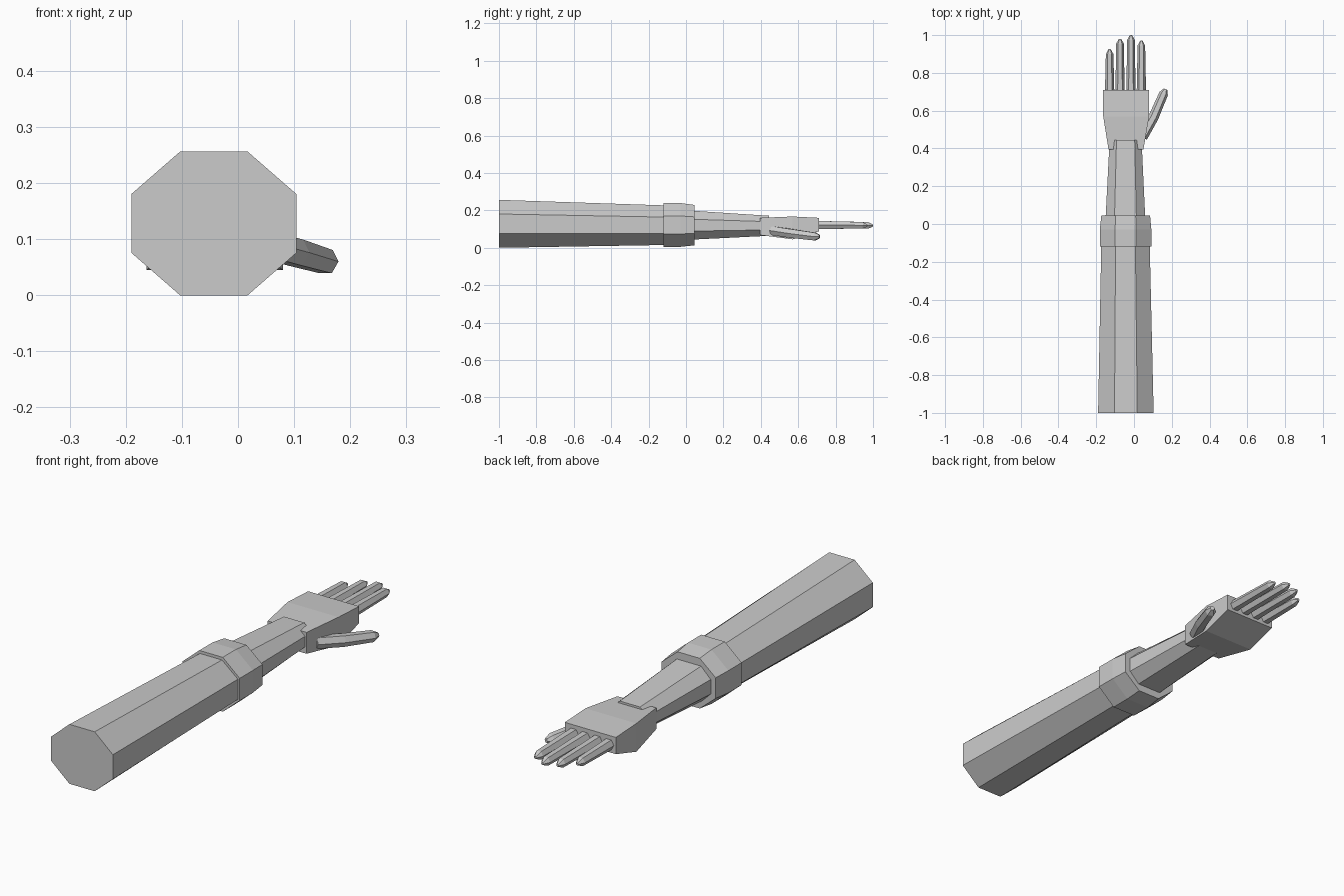
import bpy, bmesh, math
from mathutils import Vector

if "Cube" in bpy.data.objects:
    bpy.data.objects.remove(bpy.data.objects["Cube"])

grey = bpy.data.materials.new("light_grey")
grey.diffuse_color = (0.6, 0.6, 0.6, 1)
grey.use_nodes = True
grey.node_tree.nodes["Principled BSDF"].inputs["Base Color"].default_value = grey.diffuse_color


def loft(name, rings):
    """Skin a list of equal-length point rings and cap both ends."""
    bm = bmesh.new()
    vs = [[bm.verts.new(p) for p in r] for r in rings]
    n = len(vs[0])
    for a, b in zip(vs, vs[1:]):
        for i in range(n):
            j = (i + 1) % n
            bm.faces.new((a[i], a[j], b[j], b[i]))
    bm.faces.new(vs[0])
    bm.faces.new(vs[-1])
    bmesh.ops.recalc_face_normals(bm, faces=bm.faces)
    me = bpy.data.meshes.new(name)
    bm.to_mesh(me)
    bm.free()
    me.materials.append(grey)
    ob = bpy.data.objects.new(name, me)
    bpy.context.collection.objects.link(ob)
    return ob


def octagon(y, x0, x1, z0, z1, fx=0.41, fz=0.41):
    """Chamfered rectangle; fx and fz are the flat fractions."""
    cx, cz, hx, hz = (x0 + x1) / 2, (z0 + z1) / 2, (x1 - x0) / 2, (z1 - z0) / 2
    pts = [(fx, 1), (1, fz), (1, -fz), (fx, -1), (-fx, -1), (-1, -fz), (-1, fz), (-fx, 1)]
    return [(cx + hx * a, y, cz + hz * b) for a, b in pts]


def box_ring(y, x0, x1, z0, z1):
    return [(x0, y, z0), (x1, y, z0), (x1, y, z1), (x0, y, z1)]


def tube(name, path, radii, sides=6):
    """Faceted tube along a path lying mostly along y."""
    rings = []
    path = [Vector(p) for p in path]
    for k, (c, r) in enumerate(zip(path, radii)):
        d = (path[min(k + 1, len(path) - 1)] - path[max(k - 1, 0)]).normalized()
        side = d.cross(Vector((0, 0, 1))).normalized()
        up = side.cross(d)
        rings.append([c + r * (math.cos(t) * side + math.sin(t) * up)
                      for t in (2 * math.pi * i / sides for i in range(sides))])
    return loft(name, rings)


# Sleeve, cuff and forearm
loft("sleeve", [octagon(-1, -0.19, 0.104, 0, 0.256),
                octagon(-0.10, -0.173, 0.083, 0.015, 0.226)])
loft("cuff", [octagon(-0.12, -0.181, 0.092, 0.005, 0.239),
              octagon(-0.03, -0.181, 0.092, 0.005, 0.239),
              octagon(0.045, -0.173, 0.085, 0.013, 0.229)])
loft("forearm", [octagon(0.0, -0.152, 0.061, 0.042, 0.20, 0.55),
                 octagon(0.445, -0.129, 0.04, 0.064, 0.171, 0.57)])

# Palm
loft("palm", [box_ring(0.395, -0.135, 0.05, 0.068, 0.16),
              box_ring(0.57, -0.163, 0.08, 0.045, 0.167),
              box_ring(0.71, -0.163, 0.08, 0.088, 0.16)])

# Fingers
for i, (x, tip) in enumerate([(-0.129, 0.925), (-0.074, 0.98), (-0.016, 1.0), (0.039, 0.97)]):
    tube(f"finger_{i + 1}",
         [(x, 0.69, 0.122), (x, tip - 0.025, 0.120), (x, tip, 0.118)],
         [0.025, 0.020, 0.006])

# Thumb
tube("thumb", [(0.045, 0.46, 0.092), (0.103, 0.565, 0.076), (0.157, 0.69, 0.06), (0.167, 0.714, 0.06)],
     [0.027, 0.027, 0.024, 0.010])
